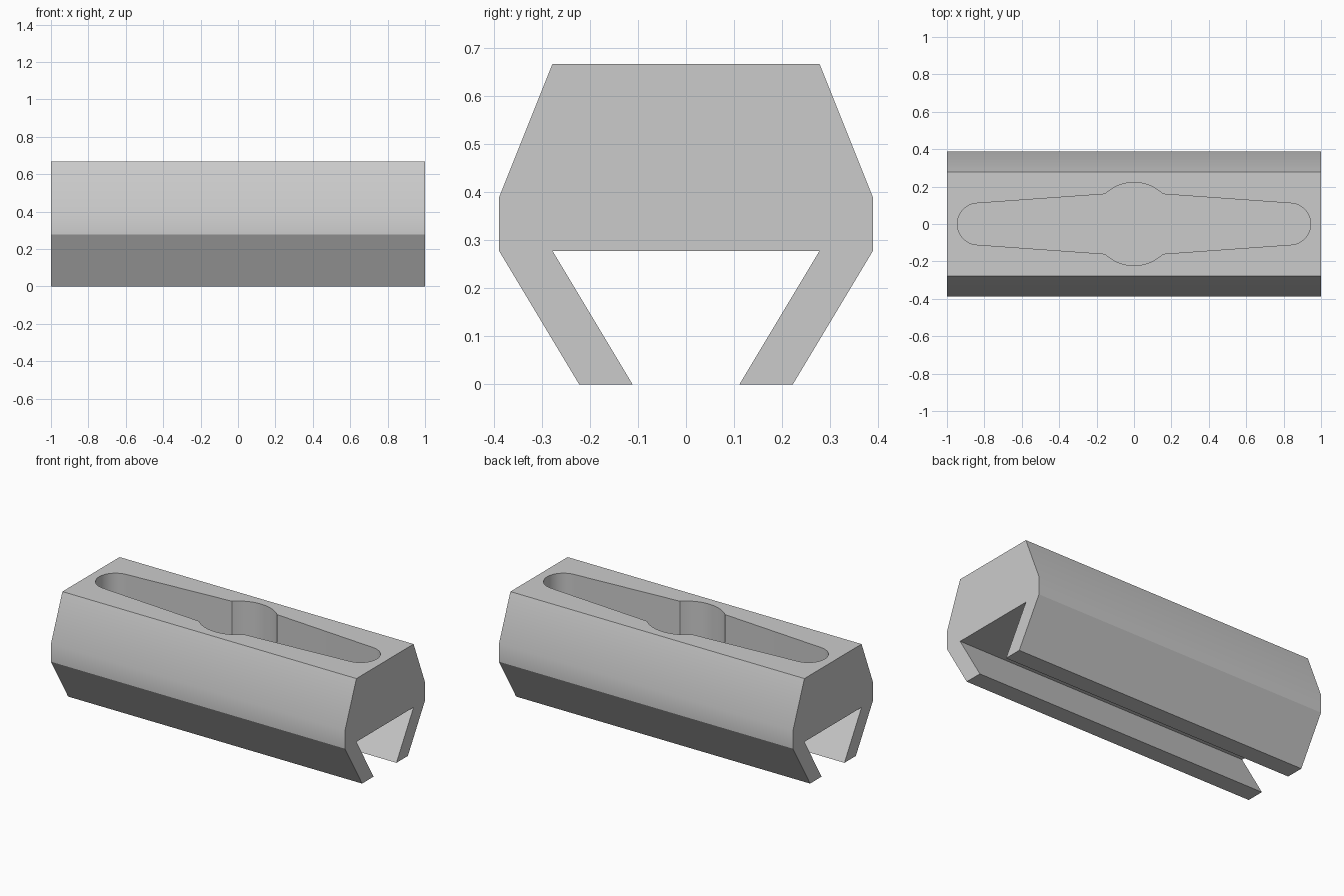
import bpy, bmesh, math
from mathutils import Vector

default = bpy.data.objects.get("Cube")
if default:
    bpy.data.objects.remove(default, do_unlink=True)

U = 1 / 18  # design unit


def make_material(name, color):
    mat = bpy.data.materials.new(name)
    mat.use_nodes = True
    mat.diffuse_color = color
    bsdf = next(n for n in mat.node_tree.nodes if n.type == "BSDF_PRINCIPLED")
    bsdf.inputs["Base Color"].default_value = color
    return mat


def prism(name, outline, sweep, mat):
    """Extrude a closed outline along a sweep vector into a solid."""
    bm = bmesh.new()
    face = bm.faces.new([bm.verts.new(p) for p in outline])
    ext = bmesh.ops.extrude_face_region(bm, geom=[face], use_keep_orig=True)
    moved = [g for g in ext["geom"] if isinstance(g, bmesh.types.BMVert)]
    bmesh.ops.translate(bm, verts=moved, vec=sweep)
    bmesh.ops.recalc_face_normals(bm, faces=bm.faces[:])
    mesh = bpy.data.meshes.new(name)
    bm.to_mesh(mesh)
    bm.free()
    mesh.materials.append(mat)
    obj = bpy.data.objects.new(name, mesh)
    bpy.context.collection.objects.link(obj)
    return obj


def arc(cx, radius, start, end, steps):
    """Points on a circle centred on the x axis, angles in radians."""
    angles = [start + (end - start) * i / steps for i in range(steps + 1)]
    return [(cx + radius * math.cos(a), radius * math.sin(a)) for a in angles]


grey = make_material("light grey", (0.6, 0.6, 0.6, 1))

# Body: symmetric clamp section swept along x
half = [(5, 12), (7, 7), (7, 5), (4, 0), (2, 0), (5, 5)]
section = half + [(-y, z) for y, z in reversed(half)]
body = prism("clamp_body", [(-18 * U, y * U, z * U) for y, z in section],
             Vector((36 * U, 0, 0)), grey)

# Pocket outline: round ends, tapered sides and a round bulge in the middle
tip = math.radians(86)
bulge = math.radians(46)
loop = arc(15 * U, 2 * U, -tip, tip, 24)
loop += arc(0, 4 * U, bulge, math.pi - bulge, 20)
loop += arc(-15 * U, 2 * U, math.pi - tip, math.pi + tip, 24)
loop += arc(0, 4 * U, math.pi + bulge, 2 * math.pi - bulge, 20)
floor_z = 7 * U
cutter = prism("pocket_cutter", [(x, y, floor_z) for x, y in loop],
               Vector((0, 0, 8 * U)), grey)
cutter.hide_render = True

# Cut the blind pocket into the top
cut = body.modifiers.new("pocket", "BOOLEAN")
cut.operation = "DIFFERENCE"
cut.solver = "EXACT"
cut.object = cutter
bpy.ops.object.select_all(action="DESELECT")
body.select_set(True)
bpy.context.view_layer.objects.active = body
bpy.ops.object.modifier_apply(modifier=cut.name)
bpy.data.objects.remove(cutter, do_unlink=True)

bpy.ops.object.shade_smooth_by_angle(angle=math.radians(30))
